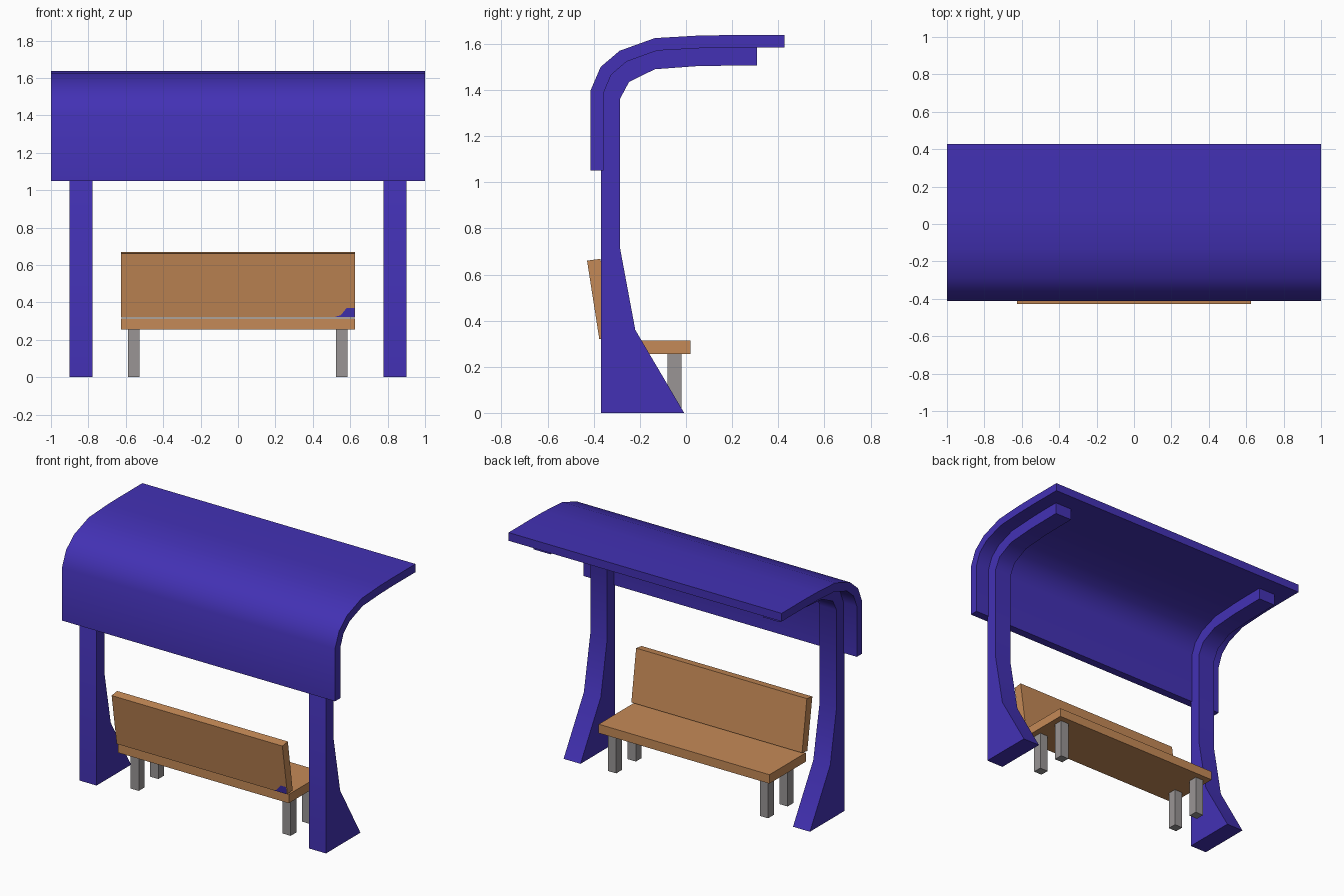
import bpy, bmesh, math

if "Cube" in bpy.data.objects:
    bpy.data.objects.remove(bpy.data.objects["Cube"])


def material(name, rgb):
    m = bpy.data.materials.new(name)
    m.diffuse_color = (*rgb, 1)
    m.use_nodes = True
    m.node_tree.nodes["Principled BSDF"].inputs["Base Color"].default_value = m.diffuse_color
    return m


BLUE = material("violet blue paint", (0.056, 0.031, 0.46))
WOOD = material("wood", (0.56, 0.255, 0.095))
GREY = material("grey metal", (0.32, 0.30, 0.30))


def extrude(name, outline, x0, x1, mat, smooth=False):
    """Extrude a closed (y, z) outline along x."""
    bm = bmesh.new()
    base = bm.faces.new([bm.verts.new((x0, y, z)) for y, z in outline])
    ext = bmesh.ops.extrude_face_region(bm, geom=[base], use_keep_orig=True)
    for v in ext["geom"]:
        if isinstance(v, bmesh.types.BMVert):
            v.co.x = x1
    bmesh.ops.recalc_face_normals(bm, faces=bm.faces[:])
    me = bpy.data.meshes.new(name)
    bm.to_mesh(me)
    bm.free()
    me.materials.append(mat)
    ob = bpy.data.objects.new(name, me)
    bpy.context.collection.objects.link(ob)
    if smooth:
        bpy.ops.object.select_all(action='DESELECT')
        ob.select_set(True)
        bpy.context.view_layer.objects.active = ob
        bpy.ops.object.shade_smooth_by_angle(angle=math.radians(40))
    return ob


def rect(y0, y1, z0, z1):
    return [(y0, z0), (y1, z0), (y1, z1), (y0, z1)]


# Curved roof: outer skin, then inner skin back
roof_outer = [(-0.413, 1.05), (-0.413, 1.40), (-0.37, 1.50), (-0.288, 1.57),
              (-0.135, 1.625), (0.055, 1.636), (0.18, 1.638), (0.428, 1.638)]
roof_inner = [(0.428, 1.584), (0.18, 1.584), (0.055, 1.581), (-0.125, 1.571),
              (-0.258, 1.523), (-0.325, 1.465), (-0.358, 1.385), (-0.358, 1.05)]
extrude("roof", roof_outer + roof_inner, -1, 1, BLUE, True)

# Curved posts with flared feet; the top edge is sunk slightly into the roof
post_front = [(-0.008, 0), (-0.22, 0.36), (-0.287, 0.72), (-0.287, 1.36),
              (-0.247, 1.435), (-0.135, 1.49), (0.055, 1.504), (0.307, 1.507)]
post_back = [(0.307, 1.59), (0.055, 1.588), (-0.13, 1.578), (-0.265, 1.53),
             (-0.333, 1.47), (-0.368, 1.39), (-0.368, 0)]
for side, x in (("left", -0.84), ("right", 0.84)):
    extrude(side + "_post", post_front + post_back, x - 0.062, x + 0.062, BLUE, True)

# Bench seat and tilted backrest
extrude("seat", rect(-0.36, 0.02, 0.255, 0.314), -0.625, 0.625, WOOD)
extrude("backrest", [(-0.376, 0.32), (-0.321, 0.328), (-0.371, 0.668), (-0.429, 0.66)],
        -0.625, 0.625, WOOD)

# Painted patch on the lower rear corner of the backrest
def on_back(z, off):
    return -0.376 - (z - 0.32) * 0.156 - off


patch = [(0.515, 0.321), (0.55, 0.332), (0.582, 0.371), (0.622, 0.371), (0.622, 0.321)]
bm = bmesh.new()
face = bm.faces.new([bm.verts.new((x, on_back(z, 0.002), z)) for x, z in patch])
face.normal_update()
if face.normal.y > 0:
    face.normal_flip()
me = bpy.data.meshes.new("corner_patch")
bm.to_mesh(me)
bm.free()
me.materials.append(BLUE)
bpy.context.collection.objects.link(bpy.data.objects.new("corner_patch", me))

# Four square bench legs
for side, x in (("left", -0.557), ("right", 0.555)):
    for end, y in (("front", -0.05), ("rear", -0.255)):
        extrude(f"{end}_{side}_leg", rect(y - 0.03, y + 0.03, 0, 0.257),
                x - 0.03, x + 0.03, GREY)
